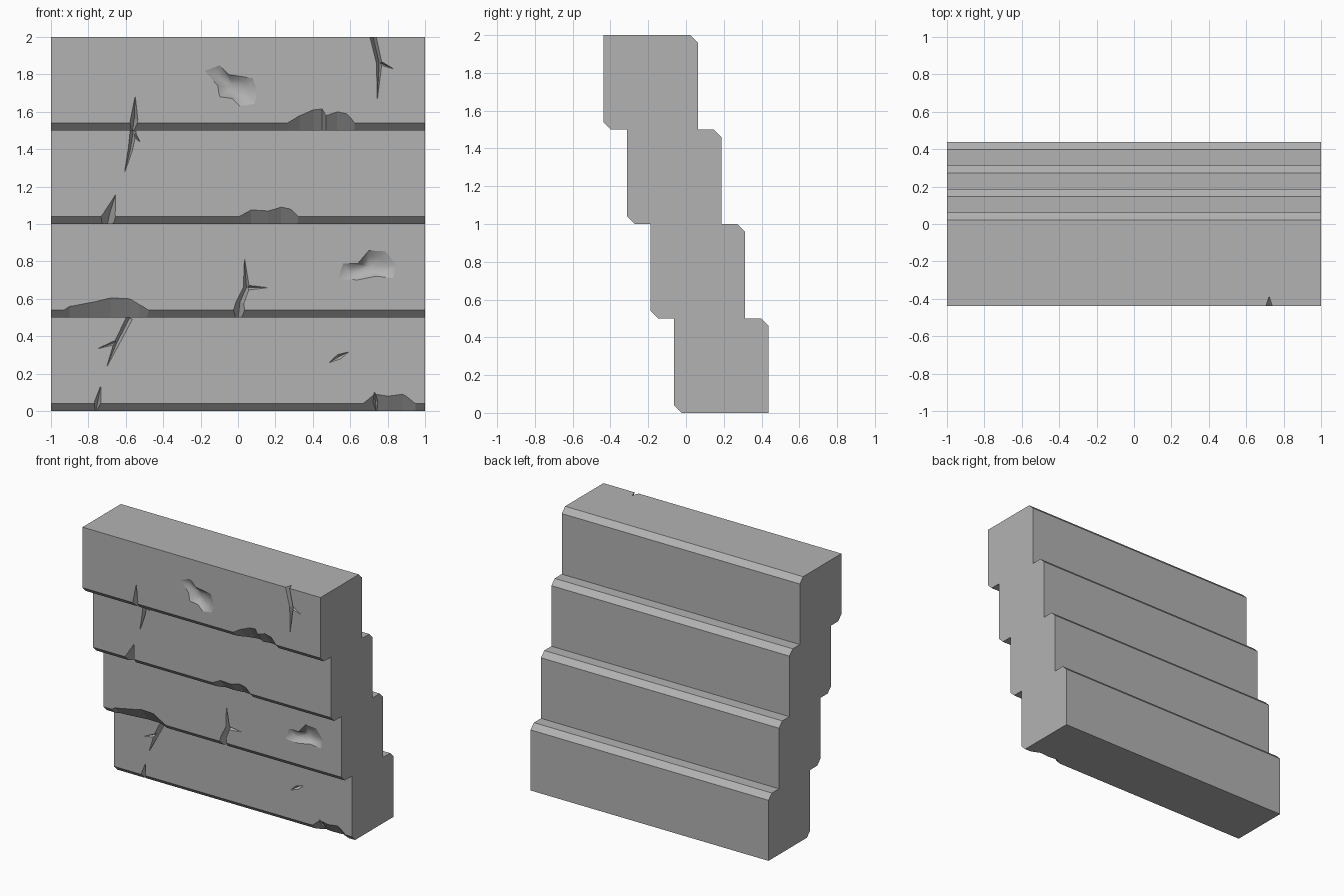
import bpy
import bmesh
from mathutils import Vector

if "Cube" in bpy.data.objects:
    bpy.data.objects.remove(bpy.data.objects["Cube"], do_unlink=True)

TIERS, HEIGHT, DEPTH, STEP, CHAMFER = 4, 0.5, 0.5, 0.125, 0.04

stone = bpy.data.materials.new("grey stone")
stone.use_nodes = True
colour = (0.45, 0.45, 0.45, 1)
stone.diffuse_color = colour
stone.node_tree.nodes["Principled BSDF"].inputs["Base Color"].default_value = colour


def front(tier):
    return -0.0625 - STEP * tier


def loft(name, rings, smooth=False):
    """Closed solid through rings that have the same number of points."""
    bm = bmesh.new()
    loops = [[bm.verts.new(p) for p in ring] for ring in rings]
    for a, b in zip(loops, loops[1:]):
        for i in range(len(a)):
            j = (i + 1) % len(a)
            bm.faces.new((a[i], a[j], b[j], b[i]))
    bm.faces.new(loops[0])
    bm.faces.new(loops[-1])
    bmesh.ops.recalc_face_normals(bm, faces=bm.faces)
    for face in bm.faces:
        face.smooth = smooth
    mesh = bpy.data.meshes.new(name)
    bm.to_mesh(mesh)
    bm.free()
    obj = bpy.data.objects.new(name, mesh)
    bpy.context.scene.collection.objects.link(obj)
    return obj


# Stepped wall: chamfered front-bottom and back-top edge on every tier
front_side, back_side = [], []
for t in range(TIERS):
    f, base = front(t), HEIGHT * t
    top, back = base + HEIGHT, f + DEPTH
    front_side += [(f + CHAMFER, base), (f, base + CHAMFER), (f, top)]
    back_side += [(back, base), (back, top - CHAMFER), (back - CHAMFER, top)]
profile = front_side + back_side[::-1]
wall = loft("stepped_wall", [[(x, y, z) for y, z in profile] for x in (-1, 1)])


def carve(cutter):
    cutter.hide_render = True
    mod = wall.modifiers.new(cutter.name, "BOOLEAN")
    mod.operation = "DIFFERENCE"
    mod.solver = "EXACT"
    mod.object = cutter
    bpy.context.view_layer.objects.active = wall
    bpy.ops.object.modifier_apply(modifier=mod.name)
    bpy.data.objects.remove(cutter, do_unlink=True)


def edge_chip(tier, points):
    """Broken lower edge; points are (x, height above the tier base)."""
    f, base, out = front(tier), HEIGHT * tier, 0.02
    rings = []
    for x, h in points:
        d = h if h < CHAMFER else CHAMFER + 0.6 * (h - CHAMFER)
        slope = h / d
        rings.append([(x, f - out, base + h + out * slope),
                      (x, f + d + out / slope, base - out),
                      (x, f - out, base - out)])
    carve(loft("edge_chip", rings))


def crack(tier, points, depth=0.05):
    """V-shaped groove; points are (x, z, width)."""
    f, out = front(tier), 0.002
    a, b = points[0], points[-1]
    along = Vector((b[0] - a[0], 0, b[1] - a[1])).normalized()
    side = Vector((along.z, 0, -along.x))
    widest = max(p[2] for p in points)
    rings = []
    for x, z, w in points:
        mid = Vector((x, f - out, z))
        d = max(0.006, depth * min(1, 1.5 * w / widest))
        rings.append([mid - side * w / 2, mid + side * w / 2,
                      mid + Vector((0, d + out, 0))])
    carve(loft("crack", rings))


def crater(tier, outline):
    """Shallow smooth hollow; outline is (x, z) points."""
    f, n = front(tier), len(outline)
    cx = sum(p[0] for p in outline) / n
    cz = sum(p[1] for p in outline) / n
    rings = [[(cx + (x - cx) * s, f + d, cz + (z - cz) * s) for x, z in outline]
             for s, d in ((1.03, -0.003), (0.6, 0.025), (0.25, 0.034))]
    carve(loft("crater", rings, smooth=True))


# Broken lower edges
edge_chip(3, [(.24, .03), (.33, .08), (.4, .11), (.45, .115), (.47, .08),
              (.53, .1), (.58, .09), (.64, .02)])
edge_chip(2, [(-.02, .03), (.07, .075), (.16, .07), (.23, .09), (.28, .08), (.34, .02)])
edge_chip(1, [(-.95, .03), (-.9, .06), (-.79, .08), (-.68, .105), (-.58, .1),
              (-.53, .07), (-.45, .02)])
edge_chip(0, [(.65, .03), (.73, .09), (.8, .08), (.88, .09), (.96, .03)])

# Cracks and their branches
crack(3, [(.72, 2.01, .035), (.755, 1.86, .03), (.745, 1.67, .003)])
crack(3, [(.75, 1.865, .025), (.83, 1.83, .003)], 0.03)
crack(3, [(-.55, 1.68, .003), (-.555, 1.56, .04), (-.565, 1.49, .04)], 0.07)
crack(2, [(-.56, 1.497, .035), (-.575, 1.4, .025), (-.605, 1.28, .003)])
crack(2, [(-.56, 1.485, .03), (-.525, 1.44, .003)], 0.03)
crack(2, [(-.655, 1.155, .003), (-.685, 1.06, .06), (-.7, .99, .12)], 0.08)
crack(1, [(.035, .81, .003), (.045, .66, .035), (.01, .58, .045), (0, .49, .08)], 0.07)
crack(1, [(.04, .66, .03), (.155, .66, .003)], 0.03)
crack(0, [(-.58, .497, .035), (-.65, .36, .03), (-.7, .24, .003)])
crack(0, [(-.645, .37, .025), (-.745, .335, .003)], 0.03)
crack(0, [(-.735, .13, .003), (-.75, .05, .035), (-.76, -.01, .03)], 0.06)
crack(0, [(.73, .1, .003), (.735, .05, .04), (.74, -.01, .05)], 0.08)
crack(0, [(.49, .26, .003), (.54, .29, .03), (.59, .315, .003)], 0.03)

# Hollows worn into the faces
crater(3, [(-.18, 1.82), (-.1, 1.85), (-.05, 1.8), (.08, 1.78), (.105, 1.71),
           (.09, 1.64), (.01, 1.63), (-.03, 1.67), (-.1, 1.68), (-.11, 1.74)])
crater(1, [(.53, .705), (.56, .79), (.64, .79), (.7, .86), (.79, .855),
           (.85, .78), (.83, .71), (.74, .72), (.64, .7)])

wall.data.materials.clear()
wall.data.materials.append(stone)
for poly in wall.data.polygons:
    poly.material_index = 0
